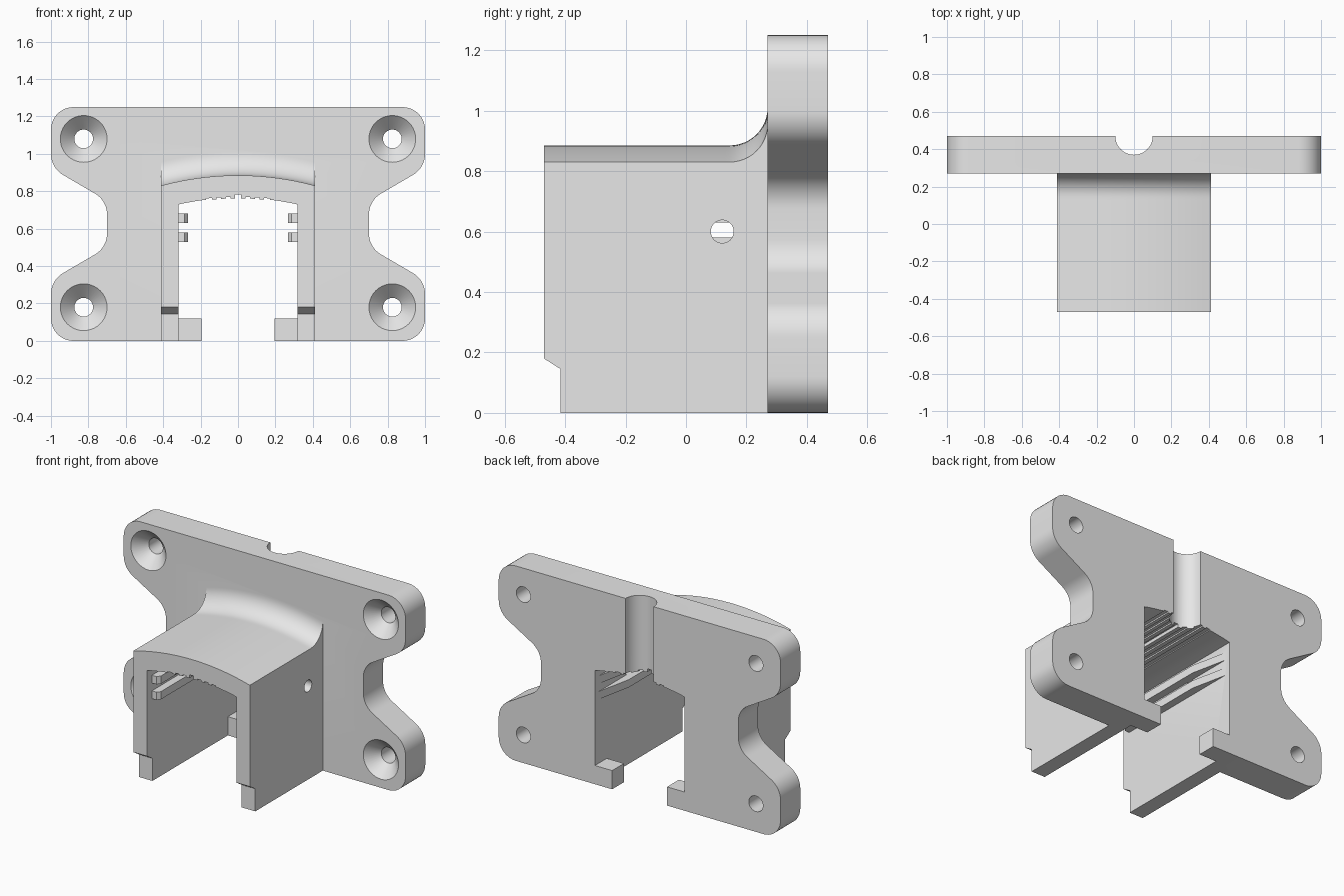
import bpy, bmesh, math
from mathutils import Vector

if "Cube" in bpy.data.objects:
    bpy.data.objects.remove(bpy.data.objects["Cube"])

grey = bpy.data.materials.new("plain_grey")
grey.diffuse_color = (0.8, 0.8, 0.8, 1)
grey.use_nodes = True
grey.node_tree.nodes["Principled BSDF"].inputs["Base Color"].default_value = grey.diffuse_color

PLACE = {'x': lambda u, v, t: (t, u, v),
         'y': lambda u, v, t: (u, t, v),
         'z': lambda u, v, t: (u, v, t)}


def loft(name, rings):
    """Closed solid through rings of equal point count."""
    bm = bmesh.new()
    vs = [[bm.verts.new(p) for p in r] for r in rings]
    n = len(vs[0])
    for a, b in zip(vs, vs[1:]):
        for i in range(n):
            j = (i + 1) % n
            bm.faces.new((a[i], a[j], b[j], b[i]))
    bm.faces.new(vs[0][::-1])
    bm.faces.new(vs[-1])
    bmesh.ops.recalc_face_normals(bm, faces=bm.faces)
    me = bpy.data.meshes.new(name)
    bm.to_mesh(me)
    bm.free()
    me.materials.append(grey)
    ob = bpy.data.objects.new(name, me)
    bpy.context.collection.objects.link(ob)
    return ob


def prism(name, pts, axis, a, b):
    return loft(name, [[PLACE[axis](u, v, t) for u, v in pts] for t in (a, b)])


def circle(cx, cy, r, n=40):
    return [(cx + r * math.cos(2 * math.pi * i / n),
             cy + r * math.sin(2 * math.pi * i / n)) for i in range(n)]


def box(name, x0, x1, y0, y1, z0, z1):
    return prism(name, [(x0, z0), (x1, z0), (x1, z1), (x0, z1)], 'y', y0, y1)


def rounded(corners, steps=10):
    """Polygon outline with filleted corners (x, y, radius)."""
    out, n = [], len(corners)
    for i, (x, y, r) in enumerate(corners):
        p = Vector((x, y))
        d0 = (Vector(corners[i - 1][:2]) - p).normalized()
        d1 = (Vector(corners[(i + 1) % n][:2]) - p).normalized()
        half = d0.angle(d1) / 2
        c = p + (d0 + d1).normalized() * (r / math.sin(half))
        s = p + d0 * (r / math.tan(half)) - c
        e = p + d1 * (r / math.tan(half)) - c
        sweep = math.pi - 2 * half
        for k in range(steps + 1):
            t = k / steps
            q = (s * math.sin((1 - t) * sweep) + e * math.sin(t * sweep)) / math.sin(sweep)
            out.append(tuple(c + q))
    return out


def combine(target, other, op):
    mod = target.modifiers.new(op, 'BOOLEAN')
    mod.operation, mod.solver, mod.object = op, 'EXACT', other
    bpy.context.view_layer.objects.active = target
    bpy.ops.object.modifier_apply(modifier=mod.name)
    bpy.data.objects.remove(other)


# Mounting plate with waisted sides
right = [(1, 0, .12), (1, .325, .13), (.7, .5, .13),
         (.7, .75, .13), (1, .925, .13), (1, 1.25, .12)]
outline = rounded(right + [(-x, z, r) for x, z, r in reversed(right)])
bracket = prism("mounting_bracket", outline, 'y', .27, .47)

# Arched hood, its roof flaring up into the plate
HW, R = .413, .125
stations = [(-.47, 0), (.13, 0)]
for k in range(13):
    a = math.pi / 2 * k / 12
    stations.append((.27 - R + R * math.sin(a), R * (1 - math.cos(a))))
stations.append((.32, R))
rings = []
for y, dz in stations:
    ring = [(-HW, y, 0), (HW, y, 0)]
    for k in range(25):
        x = HW - 2 * HW * k / 24
        ring.append((x, y, .885 - .055 * (x / HW) ** 2 + dz))
    rings.append(ring)
combine(bracket, loft("hood", rings), 'UNION')

# Through channel with a ribbed, arched ceiling
W = .317
ceiling = []
edges = [W, .27, .22, .17, .14, .115, .09, .065, .04, .015]
edges += [-x for x in reversed(edges)]
for i, (a, b) in enumerate(zip(edges, edges[1:])):
    m = abs(a + b) / 2
    step = 0 if m > .17 else (.018 if m < .01 else (.006 if i % 2 else -.003))
    for x in (a, b):
        ceiling.append((x, .765 - .035 * (x / W) ** 2 + step))
clean = [p for i, p in enumerate(ceiling) if i == 0 or p != ceiling[i - 1]]
combine(bracket, prism("channel_cut", [(-W, -.1), (W, -.1)] + clean, 'y', -.7, .7), 'DIFFERENCE')

# Stepped front foot of the hood walls
foot = [(-.6, -.1), (-.415, -.1), (-.415, .145), (-.47, .18), (-.6, .263)]
combine(bracket, prism("foot_cut", foot, 'x', -.6, .6), 'DIFFERENCE')

# Cable groove down the back of the plate
combine(bracket, prism("groove_cut", circle(0, .47, .1, 48), 'z', .7, 1.4), 'DIFFERENCE')

# Cross pin hole through both walls
combine(bracket, prism("pin_cut", circle(.12, .6, .038, 32), 'x', -.6, .6), 'DIFFERENCE')

# Countersunk screw holes
for x in (-.825, .825):
    for z in (.18, 1.08):
        profile = [(.25, .145), (.345, .05), (.55, .05)]
        cut = loft("screw_cut", [[(u, y, v) for u, v in circle(x, z, r)] for y, r in profile])
        combine(bracket, cut, 'DIFFERENCE')

for s in (-1, 1):
    # Retaining tabs at the bottom of the opening
    a, b = sorted((s * .195, s * .36))
    combine(bracket, box("retaining_tab", a, b, .35, .47, 0, .12), 'UNION')
    # Guide rails that taper off toward the back
    rail = [(.35, -.42), (.285, -.42), (.268, -.40), (.268, .2), (.317, .43), (.35, .43)]
    for z in (.53, .63):
        combine(bracket, prism("guide_rail", [(s * x, y) for x, y in rail], 'z', z, z + .05), 'UNION')

# Smooth shading with sharp edges kept
bpy.ops.object.select_all(action='DESELECT')
bracket.select_set(True)
bpy.context.view_layer.objects.active = bracket
bpy.ops.object.shade_smooth_by_angle(angle=math.radians(30))
